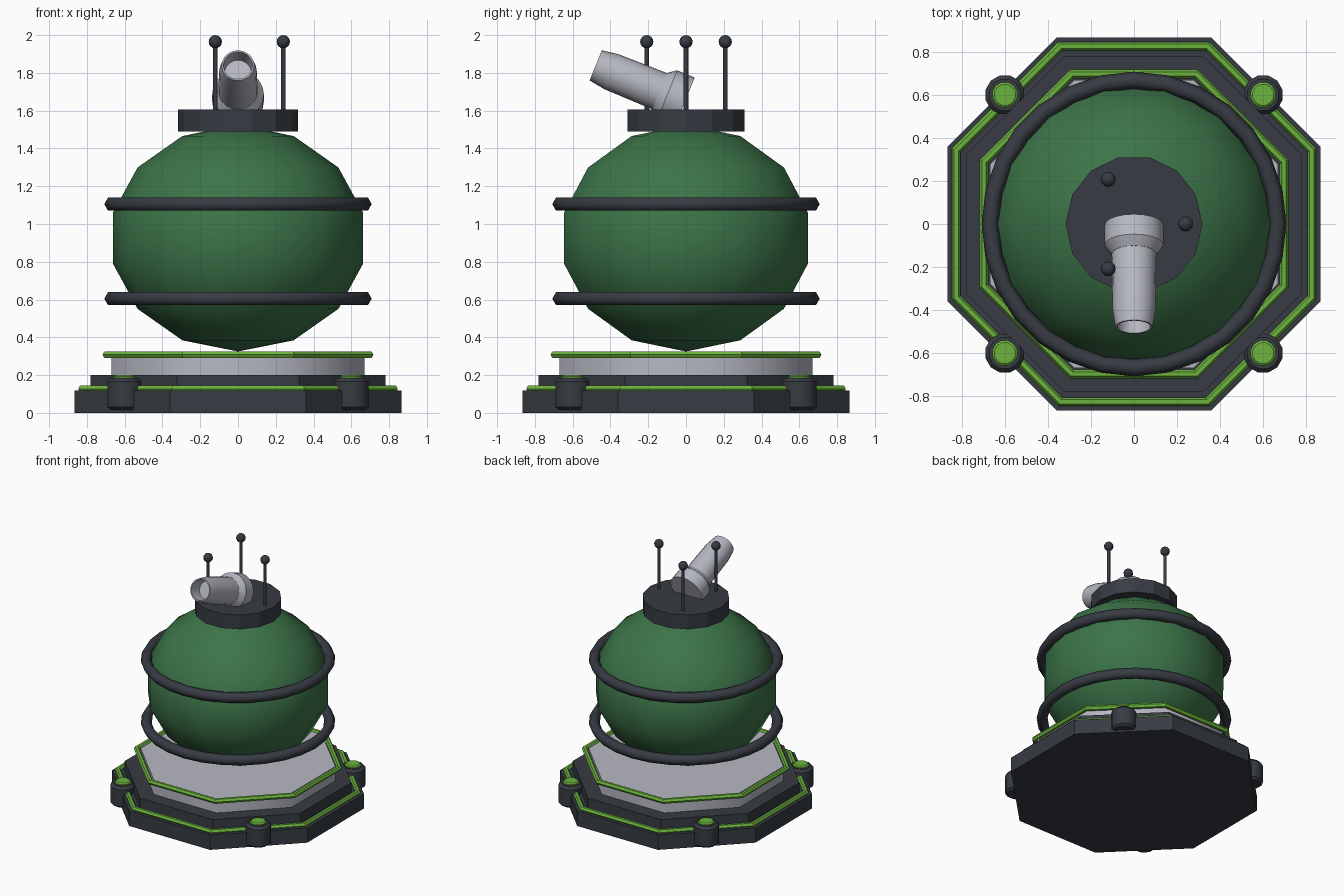
import bpy, bmesh, math
from mathutils import Matrix, Vector

if "Cube" in bpy.data.objects:
    bpy.data.objects.remove(bpy.data.objects["Cube"])


def material(name, rgb):
    m = bpy.data.materials.new(name)
    m.diffuse_color = (*rgb, 1)
    m.use_nodes = True
    m.node_tree.nodes["Principled BSDF"].inputs["Base Color"].default_value = m.diffuse_color
    return m


DARK = material("dark_metal", (0.038, 0.045, 0.056))
GREEN = material("tank_green", (0.045, 0.175, 0.066))
LIME = material("lime_trim", (0.15, 0.45, 0.048))
GREY = material("light_grey", (0.47, 0.48, 0.54))


def lathe(name, profile, sides, mat, phase=0.0, closed=False, smooth=35, matrix=None):
    """Revolve (radius, z) points around z; radius 0 becomes a pole."""
    bm = bmesh.new()
    rings = []
    for r, z in profile:
        if r == 0:
            rings.append([bm.verts.new((0, 0, z))] * sides)
        else:
            rings.append([bm.verts.new((r * math.cos(phase + i * math.tau / sides),
                                        r * math.sin(phase + i * math.tau / sides), z))
                          for i in range(sides)])
    pairs = list(zip(rings, rings[1:]))
    if closed:
        pairs.append((rings[-1], rings[0]))
    for a, b in pairs:
        for i in range(sides):
            j = (i + 1) % sides
            bm.faces.new(list(dict.fromkeys((a[i], a[j], b[j], b[i]))))
    if not closed:
        for ring in (rings[0], rings[-1]):
            if ring[0] is not ring[1]:
                bm.faces.new(ring)
    bmesh.ops.recalc_face_normals(bm, faces=bm.faces[:])
    me = bpy.data.meshes.new(name)
    bm.to_mesh(me)
    bm.free()
    me.materials.append(mat)
    ob = bpy.data.objects.new(name, me)
    bpy.context.collection.objects.link(ob)
    if matrix:
        ob.matrix_world = matrix
    bpy.ops.object.select_all(action='DESELECT')
    ob.select_set(True)
    bpy.context.view_layer.objects.active = ob
    bpy.ops.object.shade_smooth_by_angle(angle=math.radians(smooth))
    return ob


def hexagon(r_mid, z_mid, r, squash=1.0):
    return [(r_mid + r * math.cos(k * math.pi / 3),
             z_mid + squash * r * math.sin(k * math.pi / 3)) for k in range(6)]


def octagon(name, profile, mat, **kw):
    """Eight-sided part whose radii are measured to the flats."""
    k = 1 / math.cos(math.pi / 8)
    return lathe(name, [(r * k, z) for r, z in profile], 8, mat, math.pi / 8, **kw)


# Stepped octagonal base with trims
octagon("base_plate", [(0.866, 0), (0.866, 0.118)], DARK)
octagon("base_step", [(0.78, 0.10), (0.78, 0.20)], DARK)
octagon("pedestal", [(0.67, 0.15), (0.67, 0.316)], GREY, smooth=50)
octagon("lower_trim", hexagon(0.826, 0.127, 0.02), LIME, closed=True)
octagon("upper_trim", hexagon(0.697, 0.308, 0.02), LIME, closed=True)

# Corner posts with coloured caps
for sx in (-1, 1):
    for sy in (-1, 1):
        m = Matrix.Translation((0.6 * sx, 0.6 * sy, 0))
        lathe("corner_post", [(0.075, 0.015), (0.093, 0.03), (0.093, 0.165), (0.075, 0.185)],
              12, DARK, math.pi / 12, matrix=m)
        lathe("post_cap", [(0.06, 0.17), (0.06, 0.192), (0.05, 0.2)], 12, LIME,
              math.pi / 12, matrix=m)

# Faceted-outline tank with two hoops
tank = [(0.68 * math.sin(k * math.pi / 7), 0.925 - 0.6 * math.cos(k * math.pi / 7))
        for k in range(8)]
tank[0], tank[-1] = (0, 0.325), (0, 1.525)
lathe("tank", tank, 14, GREEN, smooth=180)
for z in (0.605, 1.105):
    lathe("hoop", hexagon(0.668, z, 0.04), 28, DARK, closed=True, smooth=62)

# Lid
lathe("lid", [(0.318, 1.49), (0.318, 1.605)], 14, DARK, smooth=20)

# Antennas
for k in range(3):
    a = k * math.tau / 3
    m = Matrix.Translation((0.24 * math.cos(a), 0.24 * math.sin(a), 0))
    lathe("antenna_rod", [(0.012, 1.59), (0.012, 1.96)], 8, DARK, smooth=50, matrix=m)
    ball = [(0.035 * math.sin(j * math.pi / 8), 1.965 - 0.035 * math.cos(j * math.pi / 8))
            for j in range(9)]
    ball[0], ball[-1] = (0, 1.93), (0, 2.0)
    lathe("antenna_ball", ball, 12, DARK, smooth=180, matrix=m)

# Tilted hollow nozzle: local z runs from the mouth back into the collar
axis = Vector((0, 0.927, -0.375)).normalized()
m = Matrix.Translation((0, -0.478, 1.84)) @ axis.to_track_quat('Z', 'Y').to_matrix().to_4x4()
lathe("nozzle", [(0, 0.1), (0.07, 0.1), (0.077, 0.0), (0.086, 0.0), (0.1, 0.09), (0.104, 0.4)],
      20, GREY, matrix=m)
lathe("nozzle_collar", [(0.105, 0.365), (0.137, 0.41), (0.137, 0.51)], 20, GREY, matrix=m)
